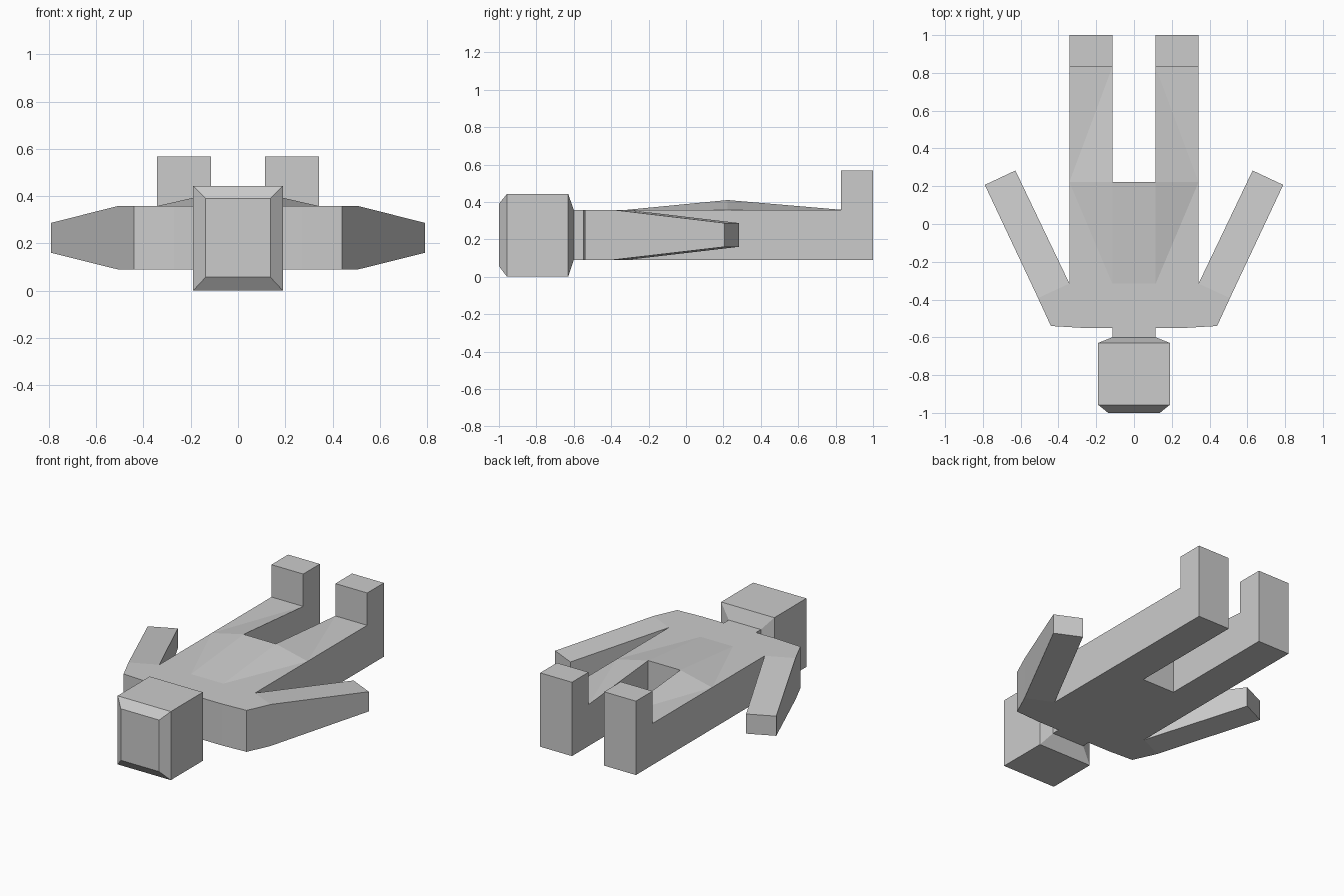
import bpy
import bmesh
from mathutils import Vector

if "Cube" in bpy.data.objects:
    bpy.data.objects.remove(bpy.data.objects["Cube"])

LOW, HIGH, RIDGE = 0.09, 0.358, 0.41


def finish(bm, name):
    mesh = bpy.data.meshes.new(name)
    bm.to_mesh(mesh)
    bm.free()
    obj = bpy.data.objects.new(name, mesh)
    bpy.context.collection.objects.link(obj)
    return obj


# Right half of the body outline: (x, y, bottom z, top z)
plan = {
    "neck0": (0, -0.60, LOW, HIGH), "neck1": (0.115, -0.60, LOW, HIGH),
    "base0": (0, -0.55, LOW, HIGH), "base1": (0.115, -0.55, LOW, HIGH),
    "collar": (0.27, -0.55, LOW, HIGH), "shoulder": (0.44, -0.54, LOW, HIGH),
    "elbow": (0.508, -0.392, LOW, HIGH), "armpit": (0.342, -0.315, LOW, HIGH),
    "hand_out": (0.79, 0.207, 0.16, 0.287), "hand_in": (0.628, 0.283, 0.16, 0.287),
    "chest0": (0, -0.315, LOW, HIGH), "chest1": (0.115, -0.315, LOW, HIGH),
    "hip0": (0, 0.222, LOW, RIDGE), "hip1": (0.115, 0.222, LOW, RIDGE),
    "hip2": (0.342, 0.222, LOW, HIGH),
    "ankle1": (0.115, 0.83, LOW, HIGH), "ankle2": (0.342, 0.83, LOW, HIGH),
    "heel1": (0.115, 1.0, LOW, HIGH), "heel2": (0.342, 1.0, LOW, HIGH),
}
patches = [
    "neck0 neck1 base1 base0",
    "base0 base1 chest1 chest0",
    "base1 collar armpit chest1",
    "collar shoulder elbow armpit",
    "elbow hand_out hand_in armpit",
    "chest0 chest1 hip1 hip0",
    "chest1 armpit hip2",
    "chest1 hip2 hip1",
    "hip1 hip2 ankle1",
    "hip2 ankle2 ankle1",
    "ankle1 ankle2 heel2 heel1",
]

# Body: top and bottom patches joined by walls along the outline
bm = bmesh.new()
lower = {k: bm.verts.new((x, y, b)) for k, (x, y, b, t) in plan.items()}
upper = {k: bm.verts.new((x, y, t)) for k, (x, y, b, t) in plan.items()}
edges = set()
for patch in patches:
    keys = patch.split()
    foot_top = bm.faces.new([upper[k] for k in keys])
    bm.faces.new([lower[k] for k in reversed(keys)])
    edges.update(zip(keys, keys[1:] + keys[:1]))
for a, b in sorted(edges):
    on_centre = plan[a][0] == 0 and plan[b][0] == 0
    neck_joint = {a, b} == {"neck0", "neck1"}
    if (b, a) not in edges and not on_centre and not neck_joint:
        bm.faces.new([lower[a], lower[b], upper[b], upper[a]])

# Foot: the last patch of the leg raised upwards
raised = bmesh.ops.extrude_discrete_faces(bm, faces=[foot_top])["faces"]
bmesh.ops.translate(bm, verts=list({v for f in raised for v in f.verts}),
                    vec=Vector((0, 0, 0.567 - HIGH)))
body = finish(bm, "body")
mirror = body.modifiers.new("mirror", 'MIRROR')
mirror.use_clip = True

# Head: rectangular rings lofted from face to neck (y, half width, z low, z high)
bm = bmesh.new()
rings = []
for y, w, z0, z1 in [(-1.0, 0.137, 0.057, 0.39), (-0.957, 0.19, 0, 0.443),
                     (-0.63, 0.19, 0, 0.443), (-0.60, 0.115, LOW, HIGH)]:
    rings.append([bm.verts.new((x, y, z)) for x, z in
                  [(-w, z0), (w, z0), (w, z1), (-w, z1)]])
bm.faces.new(rings[0])
for r, s in zip(rings, rings[1:]):
    for i in range(4):
        j = (i + 1) % 4
        bm.faces.new([r[j], r[i], s[i], s[j]])
finish(bm, "head")
